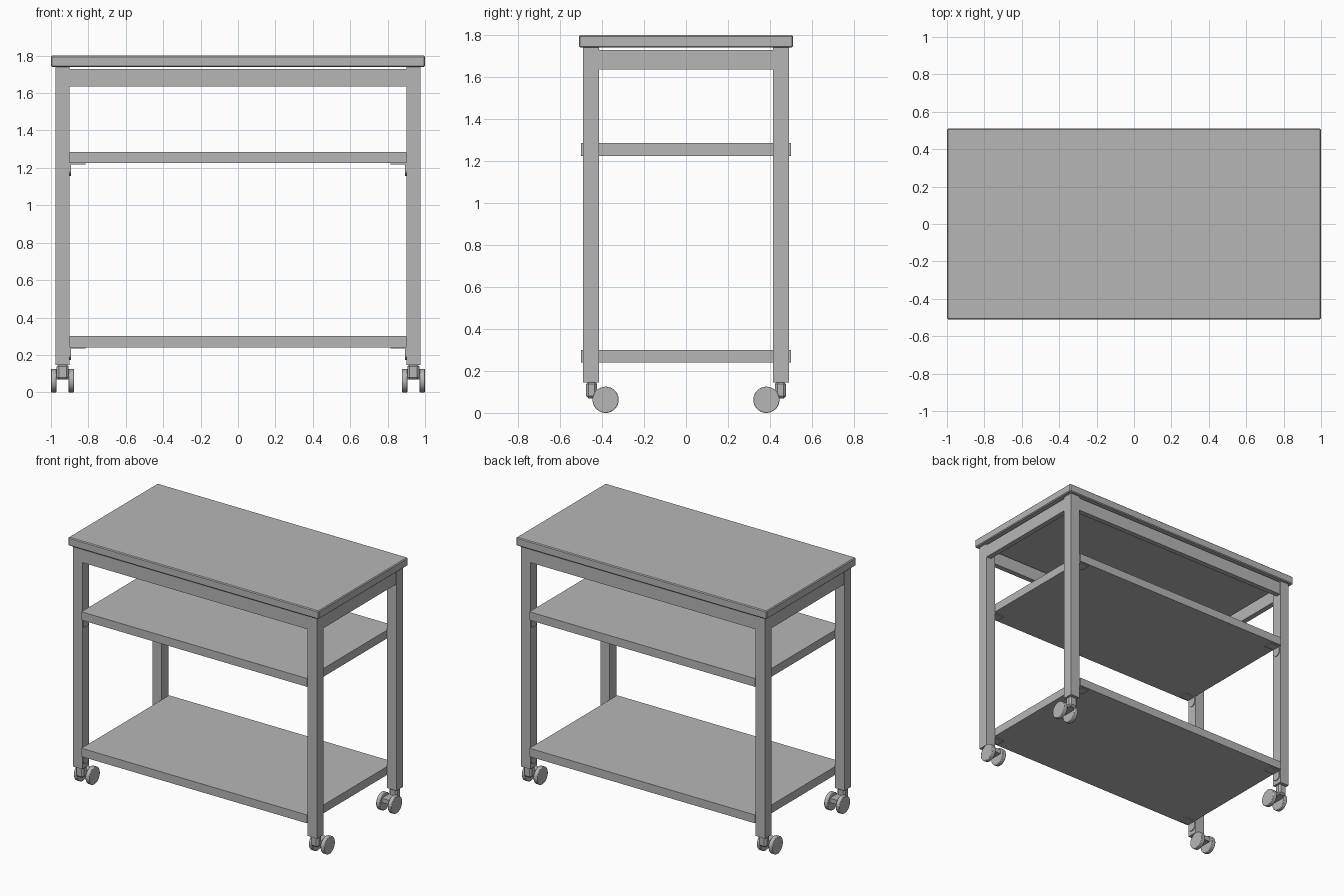
import bpy, math
from mathutils import Vector

cube = bpy.data.objects.get("Cube")
if cube:
    bpy.data.objects.remove(cube, do_unlink=True)

grey = bpy.data.materials.new("plain_grey")
grey.use_nodes = True
grey.diffuse_color = (0.47, 0.47, 0.47, 1)
grey.node_tree.nodes["Principled BSDF"].inputs["Base Color"].default_value = (0.47, 0.47, 0.47, 1)


def add_bevel(obj, width, segments=1):
    mod = obj.modifiers.new("bevel", "BEVEL")
    mod.width = width
    mod.segments = segments
    mod.limit_method = "ANGLE"


def box(name, low, high, bevel=0):
    """Box between two opposite corners."""
    low, high = Vector(low), Vector(high)
    bpy.ops.mesh.primitive_cube_add(size=1, location=(low + high) / 2)
    obj = bpy.context.object
    obj.name = name
    for v in obj.data.vertices:
        v.co = v.co * (high - low)
    obj.data.materials.append(grey)
    if bevel:
        add_bevel(obj, bevel)
    return obj


def extrude_profile(name, points, x0, x1):
    """Prism along x from a (y, z) outline."""
    n = len(points)
    verts = [(x, y, z) for x in (x0, x1) for y, z in points]
    faces = [tuple(range(n))[::-1], tuple(range(n, 2 * n))]
    faces += [(i, (i + 1) % n, n + (i + 1) % n, n + i) for i in range(n)]
    if x1 < x0:
        faces = [f[::-1] for f in faces]
    mesh = bpy.data.meshes.new(name)
    mesh.from_pydata(verts, [], faces)
    mesh.materials.append(grey)
    obj = bpy.data.objects.new(name, mesh)
    bpy.context.collection.objects.link(obj)
    return obj


def wheel(name, x, y):
    radius = 0.0625
    bpy.ops.mesh.primitive_cylinder_add(vertices=40, radius=radius, depth=0.03,
                                        location=(x, y, radius),
                                        rotation=(0, math.pi / 2, 0))
    obj = bpy.context.object
    obj.name = name
    obj.data.materials.append(grey)
    bpy.ops.object.shade_smooth_by_angle(angle=math.radians(30))
    add_bevel(obj, 0.004, 2)


def mirrored(sx, sy, a, b):
    """Corners of a box reflected into one quadrant."""
    a, b = (sx * a[0], sy * a[1], a[2]), (sx * b[0], sy * b[1], b[2])
    return [min(p) for p in zip(a, b)], [max(p) for p in zip(a, b)]


# Worktop and shelves
box("worktop", (-1, -0.51, 1.74), (1, 0.51, 1.8), bevel=0.006)
shelves = {"lower": 0.24, "upper": 1.225}
for level, z in shelves.items():
    box(level + "_shelf", (-0.9, -0.5, z), (0.9, 0.5, z + 0.06))

# Rails under the worktop
for s, end in ((-1, "front"), (1, "back")):
    box(end + "_rail", *mirrored(1, s, (-0.9, 0.45, 1.635), (0.9, 0.488, 1.73)))
for s, side in ((-1, "right"), (1, "left")):
    box(side + "_rail", *mirrored(s, 1, (0.935, -0.415, 1.635), (0.973, 0.415, 1.73)))

# Legs, shelf brackets and casters at each corner
for sx, side in ((-1, "right"), (1, "left")):
    for sy, end in ((-1, "front"), (1, "back")):
        corner = end + "_" + side
        box(corner + "_leg", *mirrored(sx, sy, (0.9, 0.415, 0.145), (0.975, 0.49, 1.74)))

        for level, z in shelves.items():
            name = corner + "_" + level + "_bracket"
            box(name + "_flange", *mirrored(sx, sy, (0.815, 0.42, z - 0.006), (0.9, 0.485, z)))
            # Plate on the leg with a rounded lower end
            r, yc = 0.0325, sy * 0.4525
            arc = [(yc - r * math.cos(math.pi * i / 12), z - 0.035 - r * math.sin(math.pi * i / 12))
                   for i in range(13)]
            outline = [(yc + r, z), (yc - r, z)] + arc
            extrude_profile(name + "_plate", outline, sx * 0.894, sx * 0.9)

        # Twin wheel caster trailing inward
        box(corner + "_caster_stem",
            *mirrored(sx, sy, (0.906, 0.424, 0.068), (0.97, 0.476, 0.15)), bevel=0.012)
        box(corner + "_caster_housing",
            *mirrored(sx, sy, (0.904, 0.345, 0.068), (0.972, 0.44, 0.1)))
        for x, place in ((0.985, "outer"), (0.892, "inner")):
            wheel(corner + "_" + place + "_wheel", sx * x, sy * 0.383)
